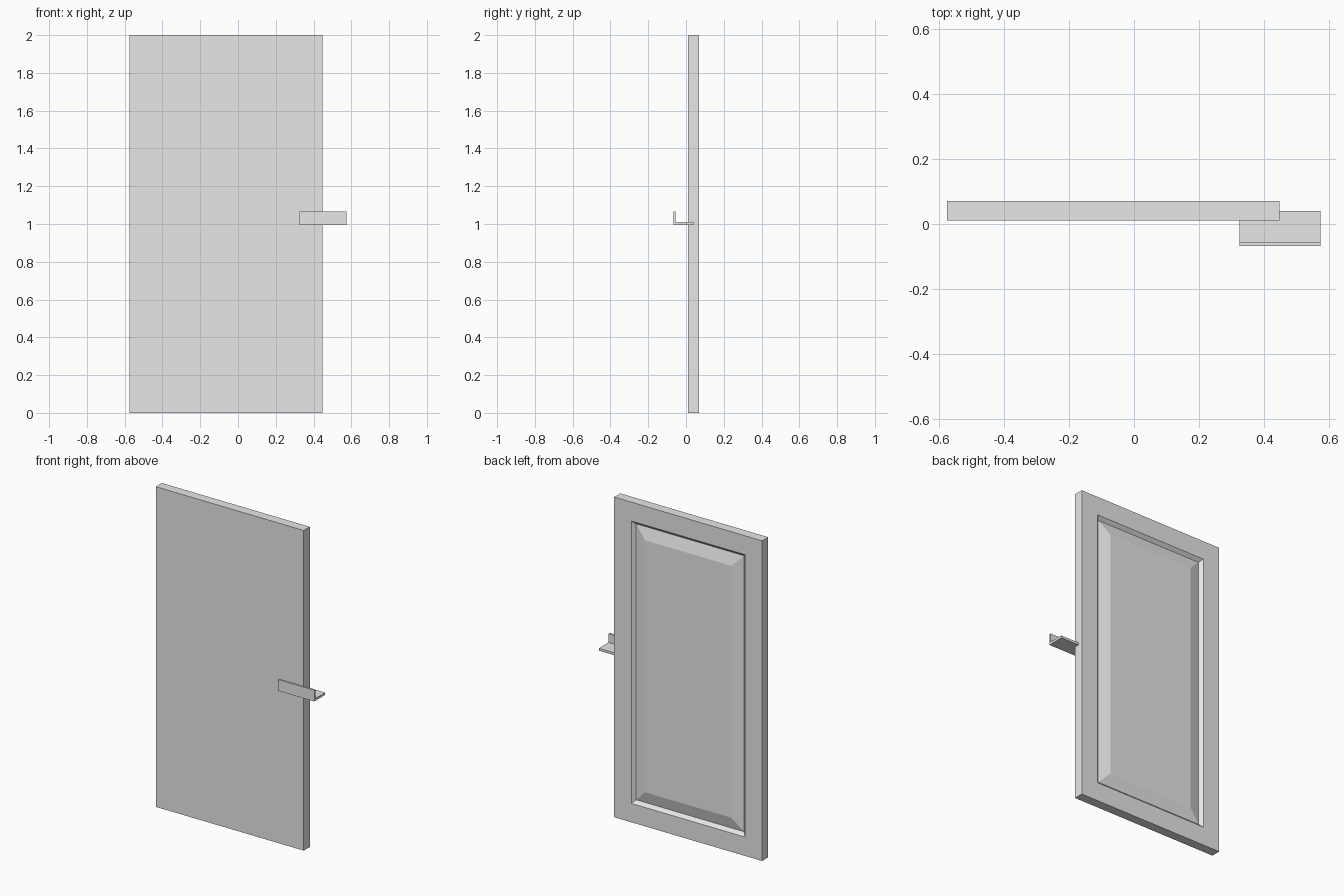
import bpy
import bmesh
from mathutils import Vector

cube = bpy.data.objects.get("Cube")
if cube:
    bpy.data.objects.remove(cube, do_unlink=True)

grey = bpy.data.materials.new("plain_grey")
grey.use_nodes = True
grey.diffuse_color = (0.8, 0.8, 0.8, 1)
grey.node_tree.nodes["Principled BSDF"].inputs["Base Color"].default_value = (0.8, 0.8, 0.8, 1)


def add_object(name, bm):
    bmesh.ops.recalc_face_normals(bm, faces=bm.faces)
    mesh = bpy.data.meshes.new(name)
    bm.to_mesh(mesh)
    bm.free()
    mesh.materials.append(grey)
    obj = bpy.data.objects.new(name, mesh)
    bpy.context.collection.objects.link(obj)
    return obj


# Door slab with a raised, bevelled panel on its back face
bm = bmesh.new()
low, high = Vector((-0.575, 0.01, 0)), Vector((0.447, 0.07, 2))
bmesh.ops.create_cube(bm, size=1)
for v in bm.verts:
    v.co = (low + high) / 2 + v.co * (high - low)
bm.normal_update()
back = max(bm.faces, key=lambda f: f.normal.y)
# frame width, sloped groove wall, then the panel's wide bevel back to flush
for width, depth in ((0.118, 0), (0.02, -0.02), (0.075, 0.02)):
    bmesh.ops.inset_region(bm, faces=[back], thickness=width, depth=0, use_even_offset=True)
    for v in back.verts:
        v.co.y += depth
add_object("door_panel", bm)

# L-shaped latch bracket, extruded sideways from its section (y, z)
bm = bmesh.new()
section = [(-0.067, 0.995), (0.04, 0.995), (0.04, 1.01),
           (-0.055, 1.01), (-0.055, 1.065), (-0.067, 1.065)]
face = bm.faces.new([bm.verts.new((0.325, y, z)) for y, z in section])
side = bmesh.ops.extrude_face_region(bm, geom=[face])
bmesh.ops.translate(bm, vec=(0.249, 0, 0),
                    verts=[g for g in side["geom"] if isinstance(g, bmesh.types.BMVert)])
add_object("latch_bracket", bm)
